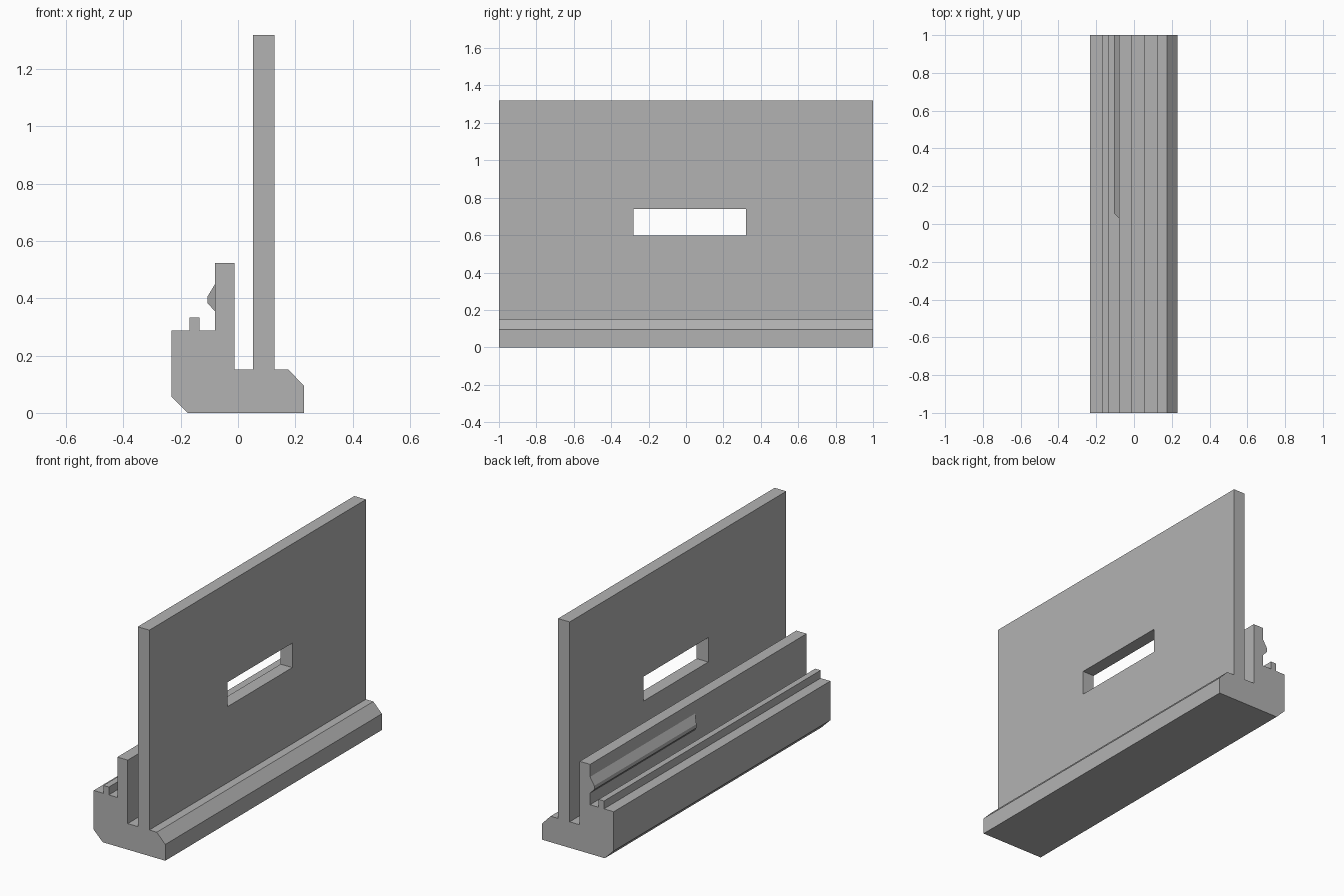
import bpy, bmesh

cube = bpy.data.objects.get("Cube")
if cube:
    bpy.data.objects.remove(cube, do_unlink=True)

grey = bpy.data.materials.new("plain_grey")
grey.use_nodes = True
colour = (0.45, 0.45, 0.45, 1)
grey.diffuse_color = colour
grey.node_tree.nodes["Principled BSDF"].inputs["Base Color"].default_value = colour


def finish(name, bm):
    """Turn a bmesh into a named grey object."""
    bmesh.ops.recalc_face_normals(bm, faces=bm.faces[:])
    mesh = bpy.data.meshes.new(name)
    bm.to_mesh(mesh)
    bm.free()
    mesh.materials.append(grey)
    obj = bpy.data.objects.new(name, mesh)
    bpy.context.collection.objects.link(obj)
    return obj


def extrude_profile(name, profile, front, back):
    """Extrude an (x, z) profile along y; front gives y from x."""
    bm = bmesh.new()
    near = [bm.verts.new((x, front(x), z)) for x, z in profile]
    far = [bm.verts.new((x, back, z)) for x, z in profile]
    bm.faces.new(near)
    bm.faces.new(far)
    for i in range(len(profile)):
        j = (i + 1) % len(profile)
        bm.faces.new((near[i], near[j], far[j], far[i]))
    return finish(name, bm)


# Rail: chamfered foot, small ridge and short wall beside the panel groove
rail = [(-0.175, 0), (0.23, 0), (0.23, 0.095), (0.175, 0.152),
        (-0.013, 0.152), (-0.013, 0.523), (-0.08, 0.523), (-0.08, 0.287),
        (-0.135, 0.287), (-0.135, 0.333), (-0.17, 0.333), (-0.17, 0.287),
        (-0.233, 0.287), (-0.233, 0.058)]
extrude_profile("base_rail", rail, lambda x: -1, 1)

# Catch: half-length bump on the short wall with a sloped front end
catch = [(-0.08, 0.355), (-0.08, 0.45), (-0.107, 0.405), (-0.107, 0.383)]
extrude_profile("wall_catch", catch, lambda x: 0.03 - (x + 0.08), 1)

# Panel: grid of cells with the middle one left open as the slot
ys = (-1, -0.28, 0.32, 1)
zs = (0.152, 0.597, 0.74, 1.32)
bm = bmesh.new()
grid = [[bm.verts.new((0.052, y, z)) for z in zs] for y in ys]
for i in range(3):
    for j in range(3):
        if (i, j) != (1, 1):
            bm.faces.new((grid[i][j], grid[i + 1][j],
                          grid[i + 1][j + 1], grid[i][j + 1]))
result = bmesh.ops.extrude_face_region(bm, geom=bm.faces[:], use_keep_orig=True)
moved = [v for v in result["geom"] if isinstance(v, bmesh.types.BMVert)]
bmesh.ops.translate(bm, verts=moved, vec=(0.075, 0, 0))
finish("upright_panel", bm)
